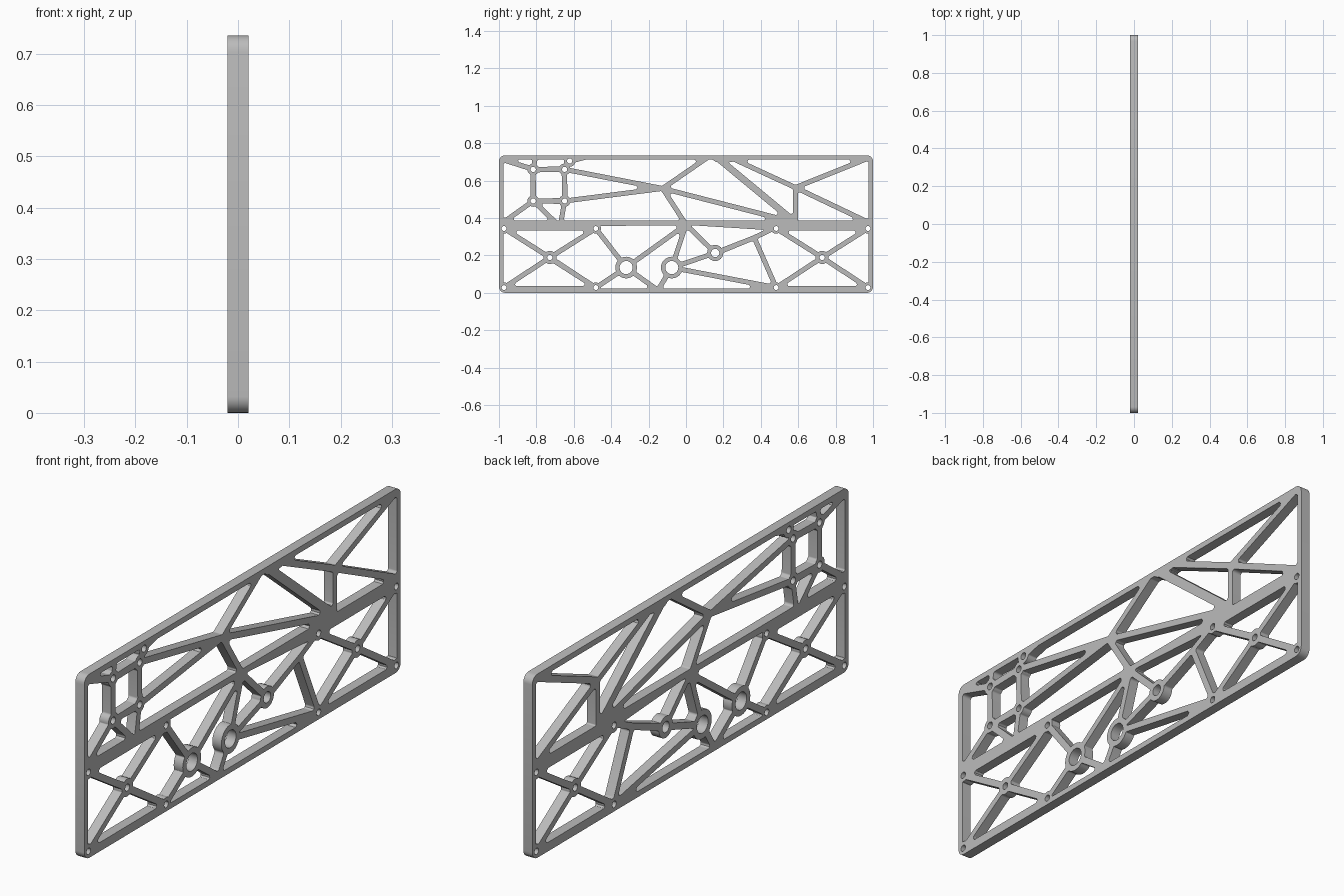
import bpy, math
from mathutils import Vector
from mathutils.geometry import delaunay_2d_cdt

if "Cube" in bpy.data.objects:
    bpy.data.objects.remove(bpy.data.objects["Cube"], do_unlink=True)

HEIGHT, THICK, RIM, STRUT = 0.735, 0.04, 0.023, 0.026

# Joints of the truss, as (y, z)
J = {
    # upper left square mount
    "sq_tl": (-.817, .66), "sq_tr": (-.649, .66), "sq_bl": (-.817, .491), "sq_br": (-.649, .491),
    "extra": (-.622, .705), "extra_end": (-.53, .727), "sq_up": (-.805, .725),
    "corner_tl": (-.98, .712), "mid_l": (-.98, .375), "foot_c": (-.69, .37), "foot_d": (-.67, .37),
    # upper truss
    "hub": (-.125, .558), "apex": (.12, .727), "apex_r": (.162, .727), "brace_end": (.593, .37),
    "spur": (.24, .722), "node": (.585, .563), "node_foot": (.585, .37), "corner_tr": (.98, .722),
    "mid_r": (.98, .375), "hub_end": (.55, .385), "centre": (0, .365),
    # lower truss
    "ring_l": (-.32, .135), "ring_m": (-.076, .135), "ring_r": (.156, .213), "knee": (.365, .295),
    "toe": (-.15, .014), "knee_top": (.48, .35),
}
for side, s in (("l", -1), ("r", 1)):
    J["x_" + side] = (s * .728, .189)
    for lev, z in (("top", .344), ("bot", .028)):
        J[f"in_{lev}_{side}"] = (s * .482, z)
        J[f"out_{lev}_{side}"] = (s * .973, z)

# Struts, each chain linking joints in order
CHAINS = [
    "sq_tl sq_tr sq_br sq_bl sq_tl corner_tl",
    "sq_tl sq_up",
    "sq_tr extra extra_end",
    "mid_l sq_bl foot_c",
    "sq_br foot_d",
    "sq_tr hub sq_br",
    "apex hub centre",
    "hub hub_end",
    "spur node corner_tr",
    "node mid_r",
    "node node_foot",
    "in_top_l ring_l in_bot_l",
    "centre ring_l toe ring_m centre ring_r ring_m in_bot_r knee ring_r",
    "knee knee_top",
]
for side in "lr":
    CHAINS += [f"out_top_{side} x_{side} in_bot_{side}", f"out_bot_{side} x_{side} in_top_{side}"]

# Bosses: joints, outer radius, bore radius
BOSSES = [
    (["sq_tl", "sq_tr", "sq_bl", "sq_br", "extra"], .031, .014),
    (["x_l", "x_r"], .035, .014),
    (["ring_l", "ring_m"], .058, .035),
    (["ring_r"], .043, .022),
    ([n for n in J if n.startswith(("in_", "out_"))], .028, .013),
]


def circle(c, r, n=24):
    return [(c[0] + r * math.cos(math.tau * k / n), c[1] + r * math.sin(math.tau * k / n)) for k in range(n)]


def rect(y0, z0, y1, z1):
    return [(y0, z0), (y1, z0), (y1, z1), (y0, z1)]


def bar(a, b, w=STRUT):
    a, b = Vector(a), Vector(b)
    d = (b - a).normalized() * w / 2
    n = Vector((-d.y, d.x))
    return [a - n, b - n, b + n, a + n]


def fillet(loop, r, turn_sign):
    """Round the sharp corners that turn the given way."""
    out, n = [], len(loop)
    for i, p in enumerate(loop):
        u, v = loop[i - 1] - p, loop[(i + 1) % n] - p
        lu, lv = u.length, v.length
        u, v = u / lu, v / lv
        cross = -u.x * v.y + u.y * v.x
        inner = math.acos(max(-1, min(1, u.dot(v))))
        if cross * turn_sign <= 0 or math.pi - inner < math.radians(25) or inner < .05:
            out.append(p)
            continue
        t = min(r / math.tan(inner / 2), .45 * lu, .45 * lv)
        c = p + (u + v).normalized() * t / math.cos(inner / 2)
        ra, rb = p + u * t - c, p + v * t - c
        out += [c + ra.lerp(rb, k / 6).normalized() * ra.length for k in range(7)]
    return out


def area(loop):
    return sum(a.x * b.y - a.y * b.x for a, b in zip(loop, loop[1:] + loop[:1])) / 2


def tidy(loop):
    """Drop tiny edges and points on straight runs."""
    pts = []
    for p in loop:
        if not pts or (p - pts[-1]).length > .003:
            pts.append(p)
    if len(pts) > 2 and (pts[0] - pts[-1]).length < .003:
        pts.pop()
    keep = []
    for i, p in enumerate(pts):
        a, b = p - pts[i - 1], pts[(i + 1) % len(pts)] - p
        if abs(a.x * b.y - a.y * b.x) > .02 * a.length * b.length:
            keep.append(p)
    return keep


# Flat shapes: outline first, then solid pieces, then bores
outline = fillet([Vector(p) for p in rect(-1, 0, 1, HEIGHT)], .032, 1)
solids = [
    rect(-1, 0, 1, RIM), rect(-1, HEIGHT - RIM, 1, HEIGHT),
    rect(-1, 0, -1 + RIM, HEIGHT), rect(1 - RIM, 0, 1, HEIGHT),
    rect(-1, .36, 1, .386),
    rect(-1, .333, -.46, .37), rect(.45, .333, 1, .37),
    rect(-1, 0, -.482, .036), rect(.482, 0, 1, .036),
    [(.02, .362), (.4, .338), (.46, .333), (.46, .37), (.02, .37)],
    bar(J["apex_r"], J["brace_end"], .036),
    [J["apex"], (.16, .7), (.25, .7), J["spur"]],
]
bores = []
for chain in CHAINS:
    names = chain.split()
    solids += [bar(J[a], J[b]) for a, b in zip(names, names[1:])]
for names, outer, bore in BOSSES:
    for name in names:
        solids.append(circle(J[name], outer))
        bores.append(circle(J[name], bore))

# Planar union of the solids, minus the bores
verts, faces = [], []
for poly in [outline] + solids + bores:
    pts = [Vector(p) for p in poly]
    if area(pts) < 0:
        pts.reverse()
    faces.append(list(range(len(verts), len(verts) + len(pts))))
    verts += pts
first_bore = 1 + len(solids)
cv, _, cf, _, _, origins = delaunay_2d_cdt(verts, [], faces, 0, 1e-5, True)
edges = set()
for face, src in zip(cf, origins):
    if 0 in src and any(0 < s < first_bore for s in src) and max(src) < first_bore:
        edges |= set(zip(face, list(face[1:]) + [face[0]]))
follow = {}
for a, b in edges:
    if (b, a) not in edges:
        follow.setdefault(a, []).append(b)

# Trace the boundary loops and round the pocket corners
loops = []
while follow:
    start = v = next(iter(follow))
    loop = []
    while v in follow:
        loop.append(Vector(cv[v]))
        nxt = follow[v].pop()
        if not follow[v]:
            del follow[v]
        v = nxt
        if v == start:
            break
    loop = tidy(loop)
    if len(loop) > 2 and abs(area(loop)) > .0002:
        loops.append(fillet(loop, .01, -1))

# Plate extruded from the loops
curve = bpy.data.curves.new("truss_plate", "CURVE")
curve.dimensions, curve.fill_mode, curve.extrude = "2D", "BOTH", THICK / 2
for loop in loops:
    spline = curve.splines.new("POLY")
    spline.points.add(len(loop) - 1)
    for point, p in zip(spline.points, loop):
        point.co = (p.x, p.y, 0, 1)
    spline.use_cyclic_u = True
plate = bpy.data.objects.new("truss_plate", curve)
bpy.context.collection.objects.link(plate)
plate.rotation_euler = (math.pi / 2, 0, math.pi / 2)

grey = bpy.data.materials.new("plain_grey")
grey.use_nodes = True
colour = (.5, .5, .5, 1)
grey.diffuse_color = colour
grey.node_tree.nodes["Principled BSDF"].inputs["Base Color"].default_value = colour
curve.materials.append(grey)

bpy.ops.object.select_all(action="DESELECT")
plate.select_set(True)
bpy.context.view_layer.objects.active = plate
bpy.ops.object.convert(target="MESH")
bpy.ops.object.transform_apply(location=False, rotation=True, scale=False)
bpy.ops.object.mode_set(mode="EDIT")
bpy.ops.mesh.select_all(action="SELECT")
bpy.ops.mesh.remove_doubles(threshold=.00005)
bpy.ops.mesh.normals_make_consistent(inside=False)
bpy.ops.object.mode_set(mode="OBJECT")
bpy.ops.object.shade_smooth_by_angle(angle=math.radians(30))
